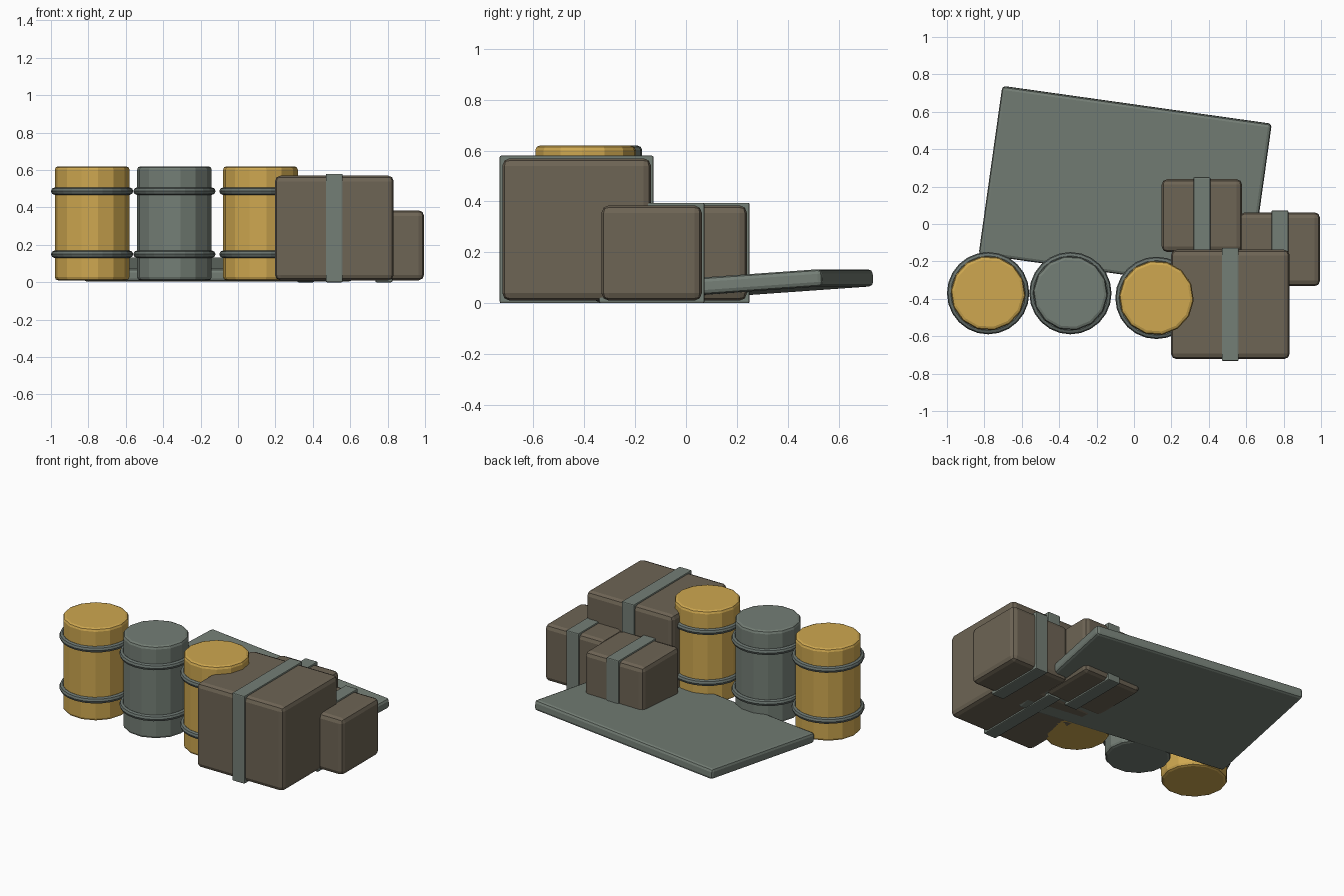
import bpy
from math import radians

cube = bpy.data.objects.get("Cube")
if cube:
    bpy.data.objects.remove(cube, do_unlink=True)


def material(name, rgb):
    mat = bpy.data.materials.new(name)
    mat.use_nodes = True
    mat.diffuse_color = (*rgb, 1)
    for node in mat.node_tree.nodes:
        if node.type == 'BSDF_PRINCIPLED':
            node.inputs["Base Color"].default_value = (*rgb, 1)
            node.inputs["Roughness"].default_value = 0.8
    return mat


yellow = material("mustard yellow", (0.62, 0.39, 0.08))
grey = material("grey green", (0.175, 0.21, 0.18))
ring_grey = material("ring grey", (0.14, 0.17, 0.155))
brown = material("crate brown", (0.155, 0.128, 0.09))


def finish(name, mat, bevel=0, segments=2):
    obj = bpy.context.object
    obj.name = name
    obj.data.materials.append(mat)
    if bevel:
        mod = obj.modifiers.new("Bevel", 'BEVEL')
        mod.width = bevel
        mod.segments = segments
        mod.limit_method = 'ANGLE'
        mod.angle_limit = radians(40)
    return obj


def box(name, centre, size, mat, bevel, rotation=(0, 0, 0)):
    bpy.ops.mesh.primitive_cube_add(size=1, location=centre, rotation=rotation)
    obj = bpy.context.object
    obj.scale = size
    bpy.ops.object.transform_apply(location=False, rotation=False, scale=True)
    return finish(name, mat, bevel)


# Drum with two hoops
def barrel(name, x, y, mat):
    bpy.ops.mesh.primitive_cylinder_add(vertices=14, radius=0.2, depth=0.61,
                                        location=(x, y, 0.315),
                                        rotation=(0, 0, radians(9)))
    finish(name, mat, 0.018)
    for level, z in (("lower", 0.15), ("upper", 0.487)):
        bpy.ops.mesh.primitive_torus_add(location=(x, y, z), major_radius=0.2,
                                         minor_radius=0.02, major_segments=24,
                                         minor_segments=8)
        finish(f"{name}_{level}_hoop", ring_grey)


# Crate with a strap wrapped around the middle
def crate(name, x, y, width, depth, height):
    box(name, (x, y, 0.01 + height / 2), (width, depth, height), brown, 0.03)
    box(name + "_strap", (x, y, 0.01 + height / 2),
        (0.09, depth + 0.02, height + 0.02), grey, 0.006)


barrel("right_barrel", -0.78, -0.37, yellow)
barrel("middle_barrel", -0.34, -0.37, grey)
barrel("left_barrel", 0.12, -0.395, yellow)

crate("large_crate", 0.515, -0.43, 0.635, 0.585, 0.56)
crate("side_crate", 0.78, -0.135, 0.43, 0.395, 0.375)
crate("back_crate", 0.363, 0.045, 0.43, 0.39, 0.375)

# Tilted slab lying behind the cargo
box("loose_panel", (-0.047, 0.187, 0.069), (1.455, 0.91, 0.068), grey, 0.018,
    (radians(4), 0, radians(-8)))
